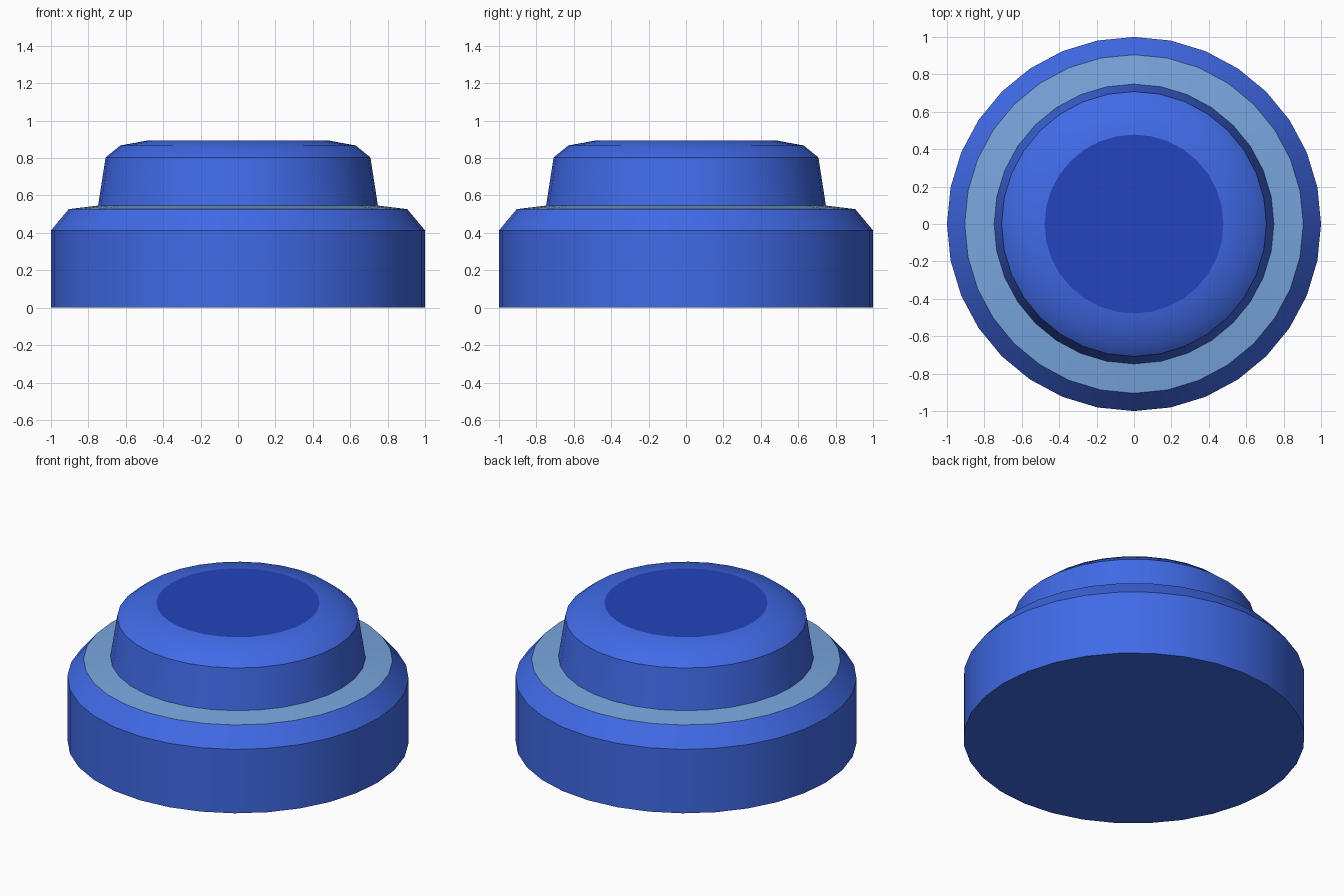
import bpy, bmesh, math

if "Cube" in bpy.data.objects:
    bpy.data.objects.remove(bpy.data.objects["Cube"])

SIDES = 32


def material(name, srgb):
    lin = [((c / 255 + 0.055) / 1.055) ** 2.4 for c in srgb]
    m = bpy.data.materials.new(name)
    m.diffuse_color = (*lin, 1)
    m.use_nodes = True
    m.node_tree.nodes["Principled BSDF"].inputs["Base Color"].default_value = m.diffuse_color
    return m


def lathe(name, profile, mat):
    """Revolve (radius, z) points, listed bottom to top; radius 0 makes a flat cap."""
    bm = bmesh.new()
    rings = []
    for r, z in profile:
        if r == 0:
            rings.append(None)
            continue
        rings.append([bm.verts.new((r * math.cos(2 * math.pi * i / SIDES),
                                    r * math.sin(2 * math.pi * i / SIDES), z))
                      for i in range(SIDES)])
    for a, b in zip(rings, rings[1:]):
        if a is None:
            bm.faces.new(b[::-1])
        elif b is None:
            bm.faces.new(a)
        else:
            for i in range(SIDES):
                j = (i + 1) % SIDES
                bm.faces.new((a[i], a[j], b[j], b[i]))
    me = bpy.data.meshes.new(name)
    bm.to_mesh(me)
    bm.free()
    me.materials.append(mat)
    ob = bpy.data.objects.new(name, me)
    bpy.context.collection.objects.link(ob)
    bpy.context.view_layer.objects.active = ob
    ob.select_set(True)
    bpy.ops.object.shade_smooth_by_angle(angle=math.radians(35))
    ob.select_set(False)
    return ob


blue = material("royal blue", (65, 107, 233))
pale = material("pale steel blue", (120, 166, 222))
deep = material("deep blue", (36, 68, 190))

# Wide housing with chamfered rim
lathe("base_housing", [(0, 0), (1, 0), (1, 0.413), (0.905, 0.527)], blue)
# Pale ledge around the button
lathe("ledge_ring", [(0.905, 0.527), (0.748, 0.546)], pale)
# Tapered button with rounded shoulder
lathe("button_body", [(0.748, 0.546), (0.708, 0.803), (0.63, 0.867), (0.478, 0.895)], blue)
# Dark pressing surface
lathe("button_top", [(0.478, 0.895), (0, 0.895)], deep)
